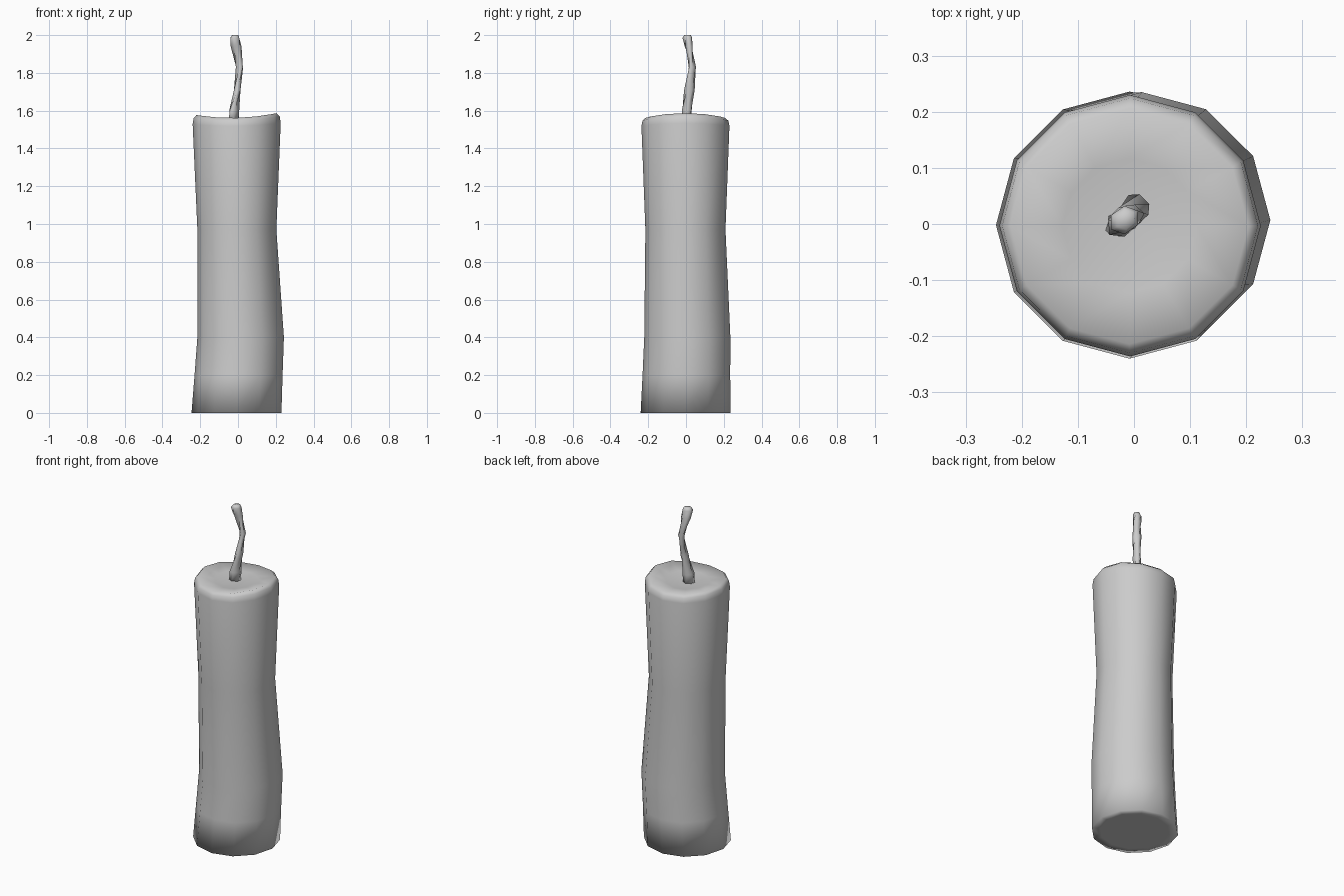
import bpy, bmesh
from math import sin, cos, pi, radians

if "Cube" in bpy.data.objects:
    bpy.data.objects.remove(bpy.data.objects["Cube"])


def loft(name, rings, cap_start=True, cap_end=True):
    """Skin a list of equal-length point rings into a smooth-shaded object."""
    bm = bmesh.new()
    loops = [[bm.verts.new(p) for p in ring] for ring in rings]
    n = len(loops[0])
    for a, b in zip(loops, loops[1:]):
        for i in range(n):
            j = (i + 1) % n
            bm.faces.new((a[i], a[j], b[j], b[i]))
    for loop, wanted in ((loops[0], cap_start), (loops[-1], cap_end)):
        if wanted:
            face = bm.faces.new(loop)
            bmesh.ops.poke(bm, faces=[face])
    bmesh.ops.recalc_face_normals(bm, faces=bm.faces[:])
    for f in bm.faces:
        f.smooth = True
    mesh = bpy.data.meshes.new(name)
    bm.to_mesh(mesh)
    bm.free()
    obj = bpy.data.objects.new(name, mesh)
    bpy.context.collection.objects.link(obj)
    return obj


def ring(cx, cy, z, rx, ry, sides, turn=0.0, wave=0.0):
    """Elliptical ring, optionally twisted, with a wavy saddle-shaped height."""
    pts = []
    for i in range(sides):
        a = 2 * pi * i / sides
        x, y = rx * cos(a), ry * sin(a)
        pts.append((cx + x * cos(turn) - y * sin(turn),
                    cy + x * sin(turn) + y * cos(turn),
                    z + wave * (cos(2 * a) + 0.5 * cos(a))))
    return pts


# Wax body: slightly wobbly 12-sided column with a dished top
# (centre x, centre y, z, radius x, radius y, rim wave)
wax_profile = [
    (-0.007, -0.002, 0.00, 0.190, 0.190, 0),
    (-0.008, -0.002, 0.00, 0.238, 0.238, 0),
    (0.003, 0.002, 0.20, 0.233, 0.232, 0),
    (0.014, 0.007, 0.40, 0.229, 0.228, 0),
    (-0.006, -0.003, 0.97, 0.209, 0.212, 0),
    (-0.007, -0.003, 1.525, 0.233, 0.233, 0.006),
    (-0.007, -0.003, 1.556, 0.228, 0.227, 0.009),
    (-0.008, -0.004, 1.572, 0.212, 0.210, 0.010),
    (-0.008, -0.003, 1.556, 0.120, 0.120, 0.004),
    (-0.010, 0.000, 1.548, 0.050, 0.050, 0),
]
loft("wax_body", [ring(*p[:5], 12, 0, p[5]) for p in wax_profile])

# Wick: twisted, flattened six-sided strand that bends through the middle
wick_profile = [
    (-0.022, 0.003, 1.53, 0.033, 0.024, 20),
    (-0.020, 0.004, 1.60, 0.033, 0.024, 45),
    (-0.004, 0.018, 1.71, 0.028, 0.020, 90),
    (0.008, 0.034, 1.83, 0.025, 0.017, 135),
    (-0.010, 0.014, 1.94, 0.029, 0.021, 190),
    (-0.017, 0.007, 1.985, 0.029, 0.024, 215),
    (-0.015, 0.008, 2.00, 0.020, 0.017, 220),
]
loft("wick", [ring(*p[:5], 6, radians(p[5])) for p in wick_profile])
